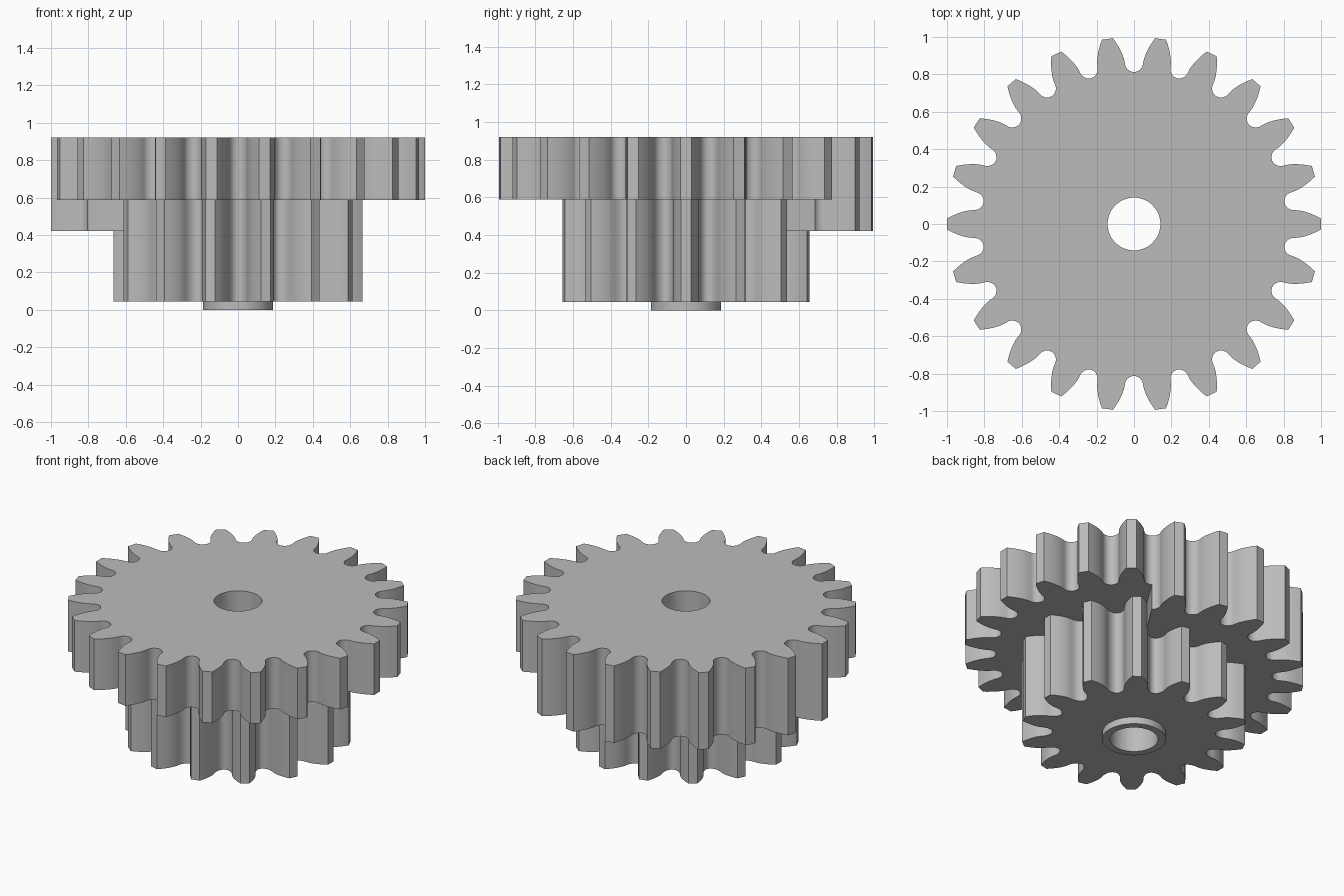
import bpy, bmesh, math

if "Cube" in bpy.data.objects:
    bpy.data.objects.remove(bpy.data.objects["Cube"])

M = 1 / 12            # gear module
PRESSURE = math.radians(20)

grey = bpy.data.materials.new("plain grey")
grey.diffuse_color = (0.5, 0.5, 0.5, 1)
grey.use_nodes = True
grey.node_tree.nodes["Principled BSDF"].inputs["Base Color"].default_value = grey.diffuse_color


def polar(r, a):
    return (r * math.cos(a), r * math.sin(a))


def gear_profile(teeth):
    """Involute teeth with rounded roots, first tooth centred on +x."""
    pitch = M * teeth / 2
    base, tip, root = pitch * math.cos(PRESSURE), pitch + M, pitch - 1.25 * M
    half_base = math.pi / (2 * teeth) + math.tan(PRESSURE) - PRESSURE
    half_gap = math.pi / teeth - half_base
    flank = []
    for i in range(7):
        r = base + (tip - base) * i / 6
        t = math.acos(min(1, base / r))
        flank.append((r, half_base - (math.tan(t) - t)))
    points = []
    for k in range(teeth):
        c = 2 * math.pi * k / teeth
        points += [polar(r, c - a) for r, a in flank]
        points += [polar(r, c + a) for r, a in reversed(flank)]
        for i in range(1, 12):      # rounded root
            s = math.pi * i / 12
            a = c + math.pi / teeth - half_gap * math.cos(s)
            points.append(polar(base - (base - root) * math.sin(s), a))
    return points


def circle(r, n=64):
    return [polar(r, 2 * math.pi * i / n) for i in range(n)]


def prism(name, points, z0, z1):
    bm = bmesh.new()
    low = [bm.verts.new((x, y, z0)) for x, y in points]
    high = [bm.verts.new((x, y, z1)) for x, y in points]
    bm.faces.new(low[::-1])
    bm.faces.new(high)
    for i in range(len(points)):
        j = (i + 1) % len(points)
        bm.faces.new((low[i], low[j], high[j], high[i]))
    mesh = bpy.data.meshes.new(name)
    bm.to_mesh(mesh)
    bm.free()
    mesh.materials.append(grey)
    ob = bpy.data.objects.new(name, mesh)
    bpy.context.collection.objects.link(ob)
    return ob


def combine(target, other, operation):
    mod = target.modifiers.new(operation.lower(), 'BOOLEAN')
    mod.operation, mod.object, mod.solver = operation, other, 'EXACT'
    bpy.ops.object.select_all(action='DESELECT')
    bpy.context.view_layer.objects.active = target
    target.select_set(True)
    bpy.ops.object.modifier_apply(modifier=mod.name)
    bpy.data.objects.remove(other)


# Large gear, full thickness only across eight teeth at the back left
gear = prism("compound_gear", gear_profile(22), 0.42, 0.92)
start, end = math.radians(188.3), math.radians(417.4)
sector = [(0, 0)] + [polar(1.3, start + (end - start) * i / 24) for i in range(25)]
combine(gear, prism("sector_cutter", sector, 0.2, 0.588), 'DIFFERENCE')

# Small gear and bottom collar
combine(gear, prism("small_gear", gear_profile(14), 0.045, 0.75), 'UNION')
combine(gear, prism("collar", circle(0.187), 0, 0.3), 'UNION')

# Shaft hole
combine(gear, prism("bore_cutter", circle(0.141), -0.2, 1.2), 'DIFFERENCE')

bpy.ops.object.select_all(action='DESELECT')
gear.select_set(True)
bpy.context.view_layer.objects.active = gear
bpy.ops.object.shade_smooth_by_angle(angle=math.radians(30))
